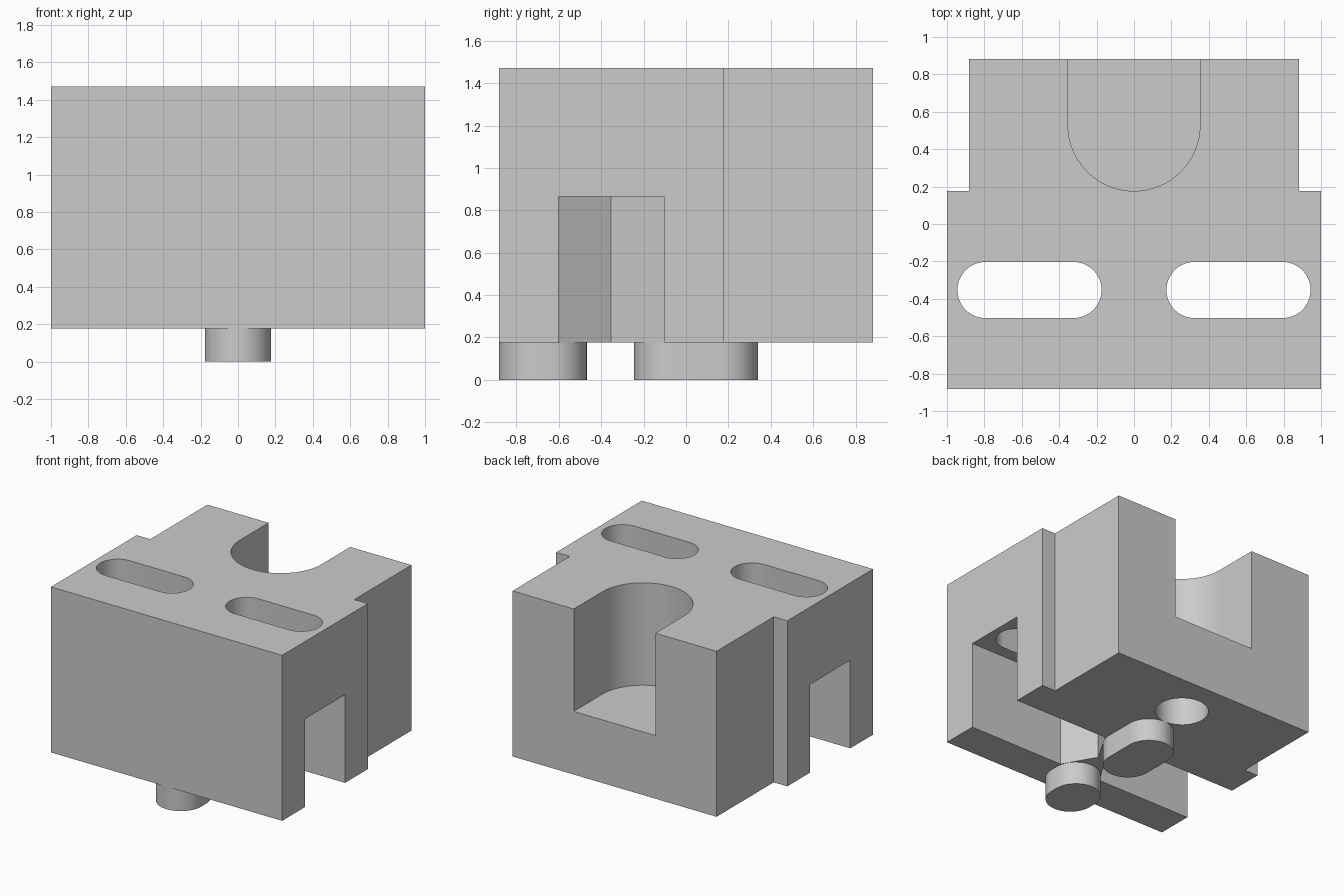
import bpy, bmesh
from math import pi, sin, cos, sqrt, radians

if "Cube" in bpy.data.objects:
    bpy.data.objects.remove(bpy.data.objects["Cube"], do_unlink=True)

grey = bpy.data.materials.new("plain_grey")
grey.use_nodes = True
grey.diffuse_color = (0.6, 0.6, 0.6, 1)
grey.node_tree.nodes["Principled BSDF"].inputs["Base Color"].default_value = grey.diffuse_color

U = 1 / 17            # one design unit
BASE, TOP = 3 * U, 25 * U
SLOT_Y = -6 * U


def prism(name, outline, z0, z1):
    """Extrude a plan outline from z0 to z1."""
    bm = bmesh.new()
    face = bm.faces.new([bm.verts.new((x, y, z0)) for x, y in outline])
    new = bmesh.ops.extrude_face_region(bm, geom=[face])["geom"]
    bmesh.ops.translate(bm, vec=(0, 0, z1 - z0),
                        verts=[v for v in new if isinstance(v, bmesh.types.BMVert)])
    bmesh.ops.recalc_face_normals(bm, faces=bm.faces)
    mesh = bpy.data.meshes.new(name)
    bm.to_mesh(mesh)
    bm.free()
    mesh.materials.append(grey)
    obj = bpy.data.objects.new(name, mesh)
    bpy.context.collection.objects.link(obj)
    return obj


def arc(cx, cy, r, start, sweep, n=32):
    return [(cx + r * cos(start + sweep * i / n), cy + r * sin(start + sweep * i / n))
            for i in range(n + 1)]


def select_only(obj):
    bpy.ops.object.select_all(action='DESELECT')
    obj.select_set(True)
    bpy.context.view_layer.objects.active = obj


def cut(obj, cutter):
    cutter.hide_render = True
    mod = obj.modifiers.new("cut", 'BOOLEAN')
    mod.operation, mod.solver, mod.object = 'DIFFERENCE', 'EXACT', cutter
    select_only(obj)
    bpy.ops.object.modifier_apply(modifier=mod.name)
    bpy.data.objects.remove(cutter, do_unlink=True)


# Main block, narrower at the back
half = [(1, -15 * U), (1, 3 * U), (15 * U, 3 * U), (15 * U, 15 * U)]
body = prism("body", half + [(-x, y) for x, y in reversed(half)], BASE, TOP)

# Round-ended pocket open at the back, with a blind hole beneath it
pocket_y, pocket_r, floor = 9 * U, 6 * U, 0.67
cut(body, prism("pocket_cutter",
                arc(0, pocket_y, pocket_r, pi, pi, 48) + [(pocket_r, 1.2), (-pocket_r, 1.2)],
                floor, 2))
cut(body, prism("hole_cutter", arc(0, pocket_y, 0.19, 0, 2 * pi, 64)[:-1], 0, floor - 0.015))

# Side channels with pointed inner ends, and the long slots above them
inner, outer, slot_r = 5.5 * U, 13.5 * U, 0.15
w = 0.248
tip, shoulder = inner - 2 * w / sqrt(3), inner - w / sqrt(3)
channel = [(tip, SLOT_Y), (shoulder, SLOT_Y - w), (1.2, SLOT_Y - w),
           (1.2, SLOT_Y + w), (shoulder, SLOT_Y + w)]
slot = arc(outer, SLOT_Y, slot_r, -pi / 2, pi) + arc(inner, SLOT_Y, slot_r, pi / 2, pi)
for side in (1, -1):
    cut(body, prism("channel_cutter", [(side * x, y) for x, y in channel], 0, 0.865))
    cut(body, prism("slot_cutter", [(side * x, y) for x, y in slot], 0.5, 2))

# Two oval pegs under the block
peg_r = 3 * U
parts = [body]
for name, y0, y1 in (("front_peg", -15 * U, -0.468), ("middle_peg", -0.245, 0.34)):
    outline = arc(0, y1 - peg_r, peg_r, 0, pi) + arc(0, y0 + peg_r, peg_r, pi, pi)
    parts.append(prism(name, outline, 0, BASE))

for obj in parts:
    select_only(obj)
    bpy.ops.object.shade_smooth_by_angle(angle=radians(25))
